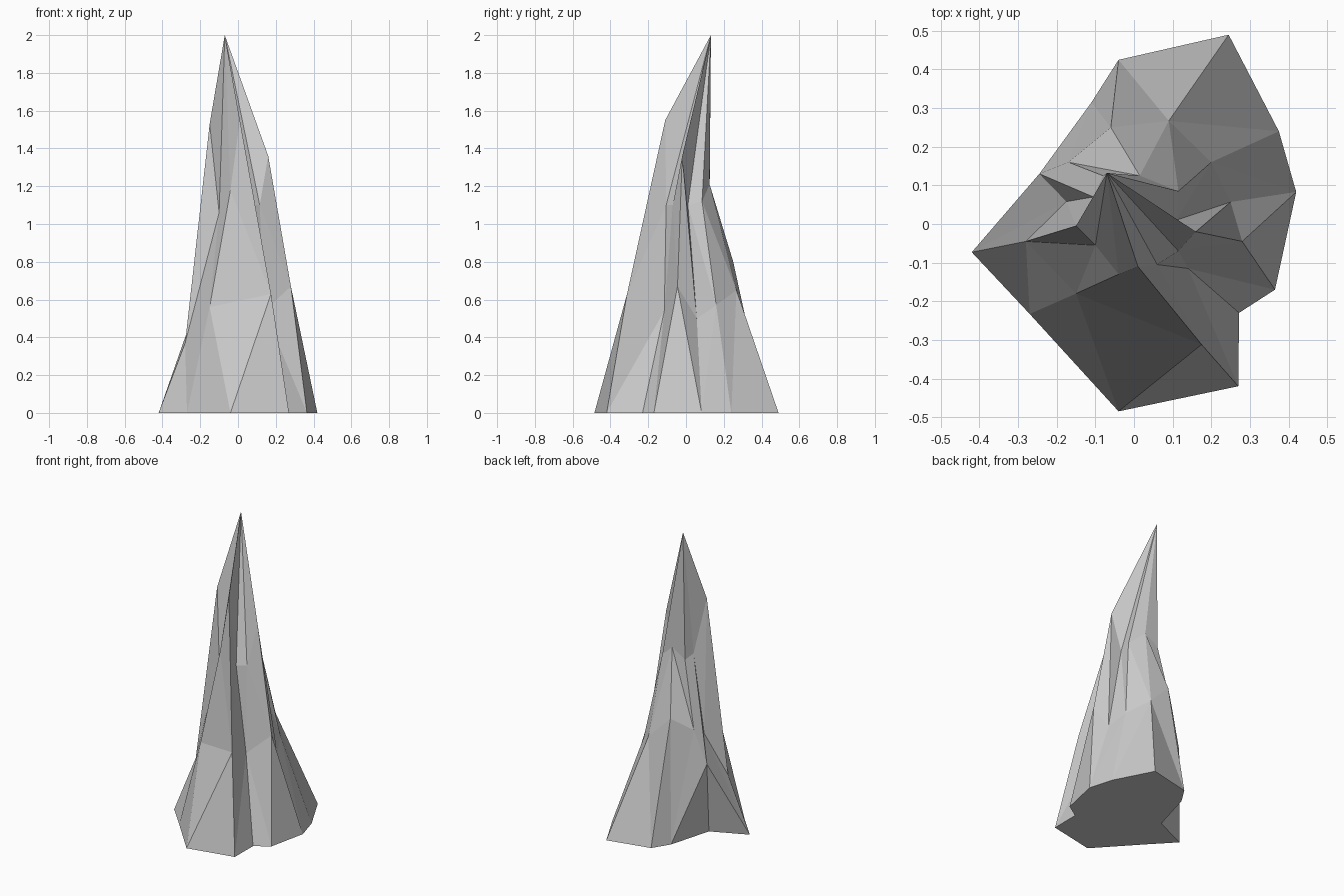
import bpy, bmesh

if "Cube" in bpy.data.objects:
    bpy.data.objects.remove(bpy.data.objects["Cube"])

# Twelve ridge and valley columns: footprint, middle ring, upper ring
base = [(-.04, -.485), (.27, -.42), (.272, -.23), (.365, -.17), (.42, .083), (.375, .24),
        (.245, .49), (-.04, .425), (-.11, .315), (-.19, .03), (-.42, -.073), (-.27, -.233)]
middle = [(-.15, -.18, .56), (.175, -.312, .63), (.14, -.115, .54), (.28, -.045, .67),
          (.25, .057, .5), (.2, .16, .57), (.09, .267, .65), (-.06, .25, .8),
          (-.17, .16, .72), (-.245, .13, .5), (-.175, .058, .66), (-.28, -.045, .37)]
upper = [(-.04, -.13, 1.18), (.01, -.11, 1.55), (.06, -.105, 1.1), (.115, -.07, 1.1),
         (.16, -.02, 1.36), (.11, .01, 1.1), (.115, .085, 1.12), (.015, .125, 1.21),
         (-.08, .125, 1.15), (-.105, .07, 1.18), (-.15, -.005, 1.53), (-.1, -.055, 1.06)]
apex = (-.07, .132, 2.0)

bm = bmesh.new()
rings = [[bm.verts.new((x, y, 0)) for x, y in base],
         [bm.verts.new(p) for p in middle],
         [bm.verts.new(p) for p in upper]]
tip = bm.verts.new(apex)


def band(low, high, splits):
    """Join two rings with triangles; each digit picks the diagonal."""
    for i, s in enumerate(splits):
        j = (i + 1) % len(low)
        a, b, c, d = low[i], low[j], high[j], high[i]
        tris = [(a, b, d), (b, c, d)] if s == "1" else [(a, b, c), (a, c, d)]
        for t in tris:
            bm.faces.new(t)


# Rock flanks
band(rings[0], rings[1], "001100110100")
band(rings[1], rings[2], "100000011111")

# Pointed top and flat underside
for i in range(12):
    bm.faces.new((rings[2][i], rings[2][(i + 1) % 12], tip))
bm.faces.new(rings[0][::-1])

mesh = bpy.data.meshes.new("rock_spire")
bm.to_mesh(mesh)
bm.free()
bpy.context.collection.objects.link(bpy.data.objects.new("rock_spire", mesh))
